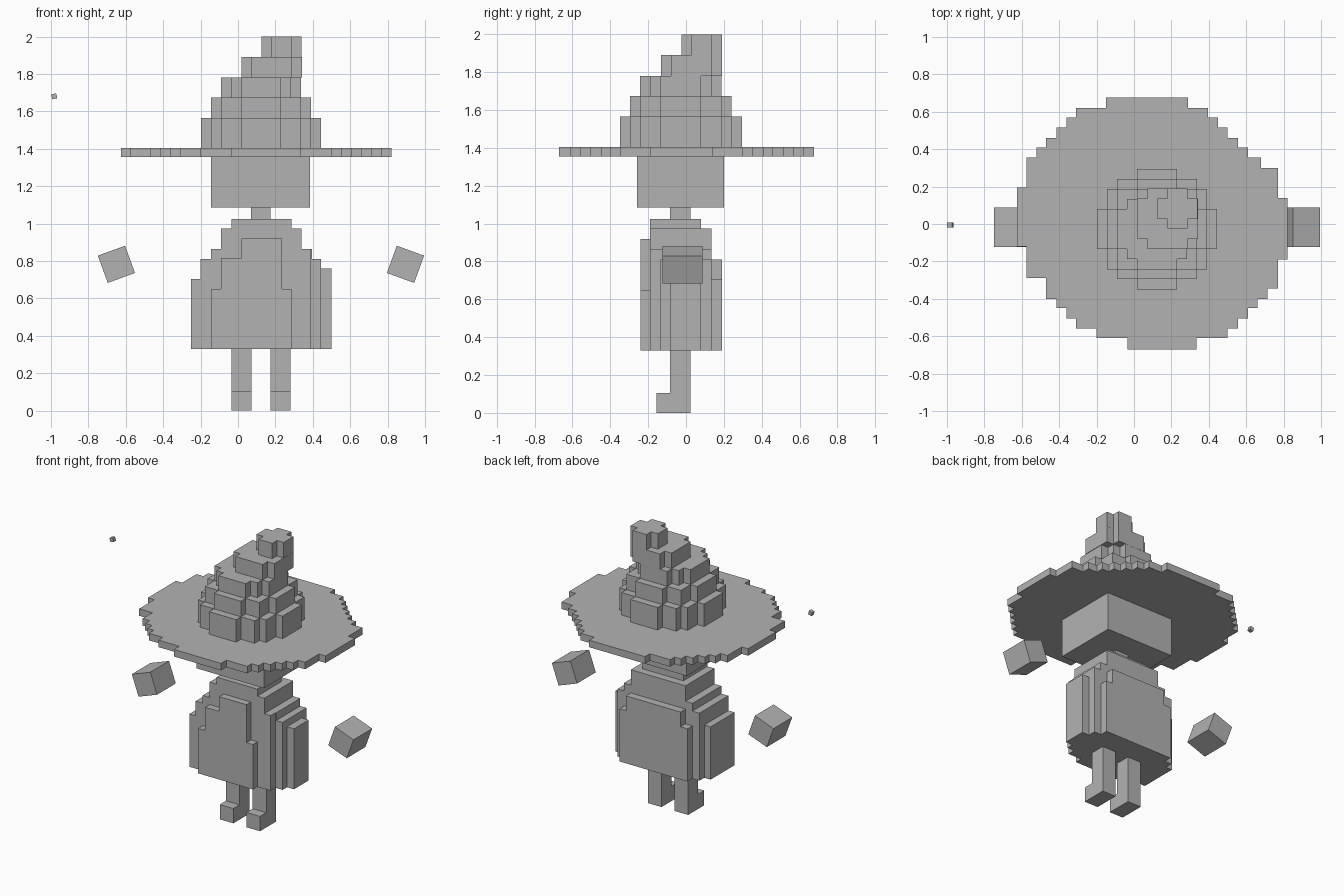
import bpy, bmesh, math
from mathutils import Matrix

if "Cube" in bpy.data.objects:
    bpy.data.objects.remove(bpy.data.objects["Cube"])

grey = bpy.data.materials.new("light grey")
grey.diffuse_color = (0.45, 0.45, 0.45, 1)
grey.use_nodes = True
grey.node_tree.nodes["Principled BSDF"].inputs["Base Color"].default_value = grey.diffuse_color


def finish(name, bm):
    bmesh.ops.recalc_face_normals(bm, faces=bm.faces)
    me = bpy.data.meshes.new(name)
    bm.to_mesh(me)
    bm.free()
    me.materials.append(grey)
    ob = bpy.data.objects.new(name, me)
    bpy.context.collection.objects.link(ob)
    return ob


def box(name, x, y, z, tilt=0):
    """Box from ranges, optionally tilted about the y axis."""
    bm = bmesh.new()
    bmesh.ops.create_cube(bm, size=1)
    size = [b - a for a, b in (x, y, z)]
    mid = [(a + b) / 2 for a, b in (x, y, z)]
    m = Matrix.Translation(mid) @ Matrix.Rotation(math.radians(tilt), 4, 'Y') @ Matrix.Diagonal((*size, 1))
    bm.transform(m)
    return finish(name, bm)


def stepped(name, start, rows, a, b, upright=False):
    """Prism with a stepped outline. Rows are (end, left, right), stacked
    from start along y (or along z if upright), extruded from a to b."""
    right, left, lo = [], [], start
    for hi, x0, x1 in rows:
        right += [(x1, lo), (x1, hi)]
        left += [(x0, lo), (x0, hi)]
        lo = hi
    pts = []
    for p in right + left[::-1]:
        if not pts or p != pts[-1]:
            pts.append(p)
    bm = bmesh.new()
    vs = [bm.verts.new((x, a, t) if upright else (x, t, a)) for x, t in pts]
    face = bm.faces.new(vs)
    ext = bmesh.ops.extrude_face_region(bm, geom=[face])
    move = (0, b - a, 0) if upright else (0, 0, b - a)
    bmesh.ops.translate(bm, vec=move, verts=[v for v in ext['geom'] if isinstance(v, bmesh.types.BMVert)])
    bmesh.ops.dissolve_limit(bm, angle_limit=0.01, verts=bm.verts, edges=bm.edges)
    return finish(name, bm)


# Legs and feet
for side, x in (("left", -0.035), ("right", 0.175)):
    box(side + "_leg", (x, x + 0.107), (-0.085, 0.025), (0.105, 0.33))
    box(side + "_foot", (x, x + 0.107), (-0.155, 0.025), (0, 0.105))

# Cloak: upright layers from front to back, each cut from one silhouette
shape = [(0.705, -0.25, 0.5), (0.76, -0.2, 0.5), (0.81, -0.2, 0.445),
         (0.865, -0.145, 0.395), (0.975, -0.09, 0.34), (1.025, -0.035, 0.285)]
layers = [(-0.19, -0.135, -0.25, 0.39, 1.1), (-0.135, -0.085, -0.25, 0.445, 1.1),
          (-0.085, 0.08, -0.25, 0.5, 1.1), (0.08, 0.135, -0.2, 0.445, 1.0)]
for i, (y0, y1, xl, xr, top) in enumerate(layers):
    rows = [(z, max(l, xl), min(r, xr)) for z, l, r in shape if z < top]
    stepped("cloak_layer_%d" % (i + 1), 0.33, rows, y0, y1, True)
stepped("cloak_front", 0.33, [(0.65, -0.145, 0.285), (0.815, -0.09, 0.235),
                              (0.92, 0.02, 0.235)], -0.24, -0.19, True)
stepped("cloak_back", 0.33, [(0.705, -0.145, 0.39), (0.81, -0.09, 0.34)], 0.135, 0.19, True)

# Neck and head
box("neck", (0.07, 0.175), (-0.085, 0.025), (1.025, 1.085))
box("head", (-0.145, 0.385), (-0.26, 0.2), (1.085, 1.355))

# Floating hands and a small floating cube
box("left_hand", (-0.7275, -0.5725), (-0.123, 0.087), (0.705, 0.86), -20)
box("right_hand", (0.818, 0.973), (-0.123, 0.087), (0.705, 0.86), 20)
box("spark", (-0.996, -0.969), (-0.018, 0.008), (1.667, 1.694), -15)

# Hat brim
brim = [(-0.61, -0.035, 0.335), (-0.56, -0.2, 0.5), (-0.505, -0.31, 0.555),
        (-0.45, -0.36, 0.61), (-0.4, -0.415, 0.66), (-0.345, -0.47, 0.715),
        (-0.29, -0.47, 0.77), (-0.19, -0.575, 0.77), (-0.12, -0.575, 0.822),
        (0.14, -0.625, 0.822), (0.195, -0.625, 0.77), (0.3, -0.575, 0.77),
        (0.355, -0.575, 0.68), (0.41, -0.52, 0.61), (0.46, -0.47, 0.555),
        (0.515, -0.415, 0.5), (0.57, -0.36, 0.45), (0.62, -0.31, 0.395),
        (0.675, -0.15, 0.29)]
stepped("hat_brim", -0.67, brim, 1.355, 1.405)


# Hat crown: round tiers, each given by (half depth, half width) steps
def tier(name, cx, cy, steps, z0, z1):
    rows = [(cy - d2, cx - w, cx + w) for (d, w), (d2, _) in zip(steps, steps[1:])]
    rows += [(cy + d, cx - w, cx + w) for d, w in steps[::-1]]
    stepped(name, cy - steps[0][0], rows, z0, z1)


tier("hat_tier_1", 0.123, -0.027, [(0.322, 0.107), (0.268, 0.215), (0.215, 0.268), (0.107, 0.322)], 1.405, 1.565)
tier("hat_tier_2", 0.123, -0.027, [(0.268, 0.107), (0.215, 0.215), (0.107, 0.268)], 1.565, 1.675)
tier("hat_tier_3", 0.123, -0.027, [(0.215, 0.107), (0.161, 0.161), (0.107, 0.215)], 1.675, 1.78)
tier("hat_tier_4", 0.18, 0.028, [(0.161, 0.107), (0.107, 0.161)], 1.78, 1.89)
tier("hat_tip", 0.233, 0.082, [(0.107, 0.054), (0.054, 0.107)], 1.89, 2.0)
